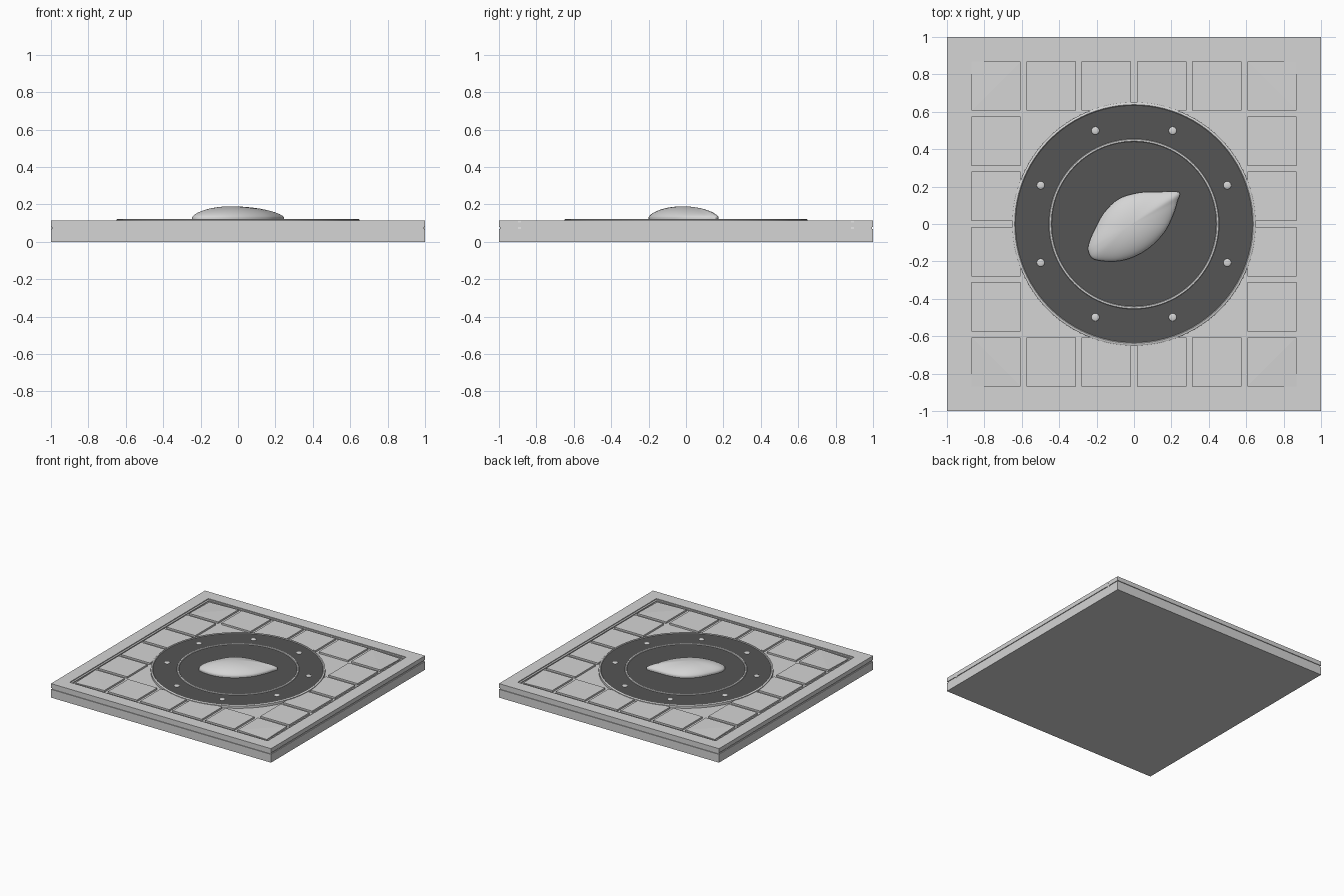
import bpy, bmesh, math
from mathutils import Vector

cube = bpy.data.objects.get("Cube")
if cube:
    bpy.data.objects.remove(cube, do_unlink=True)


def make_material(name, value):
    mat = bpy.data.materials.new(name)
    mat.use_nodes = True
    color = (value, value, value, 1)
    mat.diffuse_color = color
    mat.node_tree.nodes["Principled BSDF"].inputs["Base Color"].default_value = color
    return mat


GREY = make_material("light grey", 0.66)
DARK = make_material("dark grey", 0.09)
WHITE = make_material("white", 0.9)


def finish(name, bm, mats, smooth=False):
    bmesh.ops.recalc_face_normals(bm, faces=bm.faces)
    mesh = bpy.data.meshes.new(name)
    bm.to_mesh(mesh)
    bm.free()
    for mat in mats:
        mesh.materials.append(mat)
    obj = bpy.data.objects.new(name, mesh)
    bpy.context.collection.objects.link(obj)
    if smooth:
        bpy.ops.object.select_all(action="DESELECT")
        obj.select_set(True)
        bpy.context.view_layer.objects.active = obj
        bpy.ops.object.shade_smooth_by_angle(angle=math.radians(40))
    return obj


def loft(rings):
    """Skin a stack of point rings and cap both ends."""
    bm = bmesh.new()
    loops = [[bm.verts.new(p) for p in ring] for ring in rings]
    n = len(loops[0])
    for a, b in zip(loops, loops[1:]):
        for i in range(n):
            j = (i + 1) % n
            bm.faces.new((a[i], a[j], b[j], b[i]))
    bm.faces.new(loops[0])
    bm.faces.new(loops[-1])
    return bm


def circle(radius, z, n, turn=0):
    return [(radius * math.cos(turn + math.tau * i / n),
             radius * math.sin(turn + math.tau * i / n), z) for i in range(n)]


def box(name, x, y, z, size, mat):
    bm = bmesh.new()
    bmesh.ops.create_cube(bm, size=1)
    bmesh.ops.scale(bm, vec=size, verts=bm.verts)
    bmesh.ops.translate(bm, vec=(x, y, z), verts=bm.verts)
    return finish(name, bm, [mat])


# Square slab with a side groove and a stepped recess in the top
slab = [(1, 0), (1, 0.068), (0.994, 0.068), (0.994, 0.08), (1, 0.08), (1, 0.115),
        (0.9, 0.115), (0.9, 0.108), (0.885, 0.108), (0.885, 0.1)]
root2 = math.sqrt(2)
finish("base_slab", loft([circle(r * root2, z, 4, math.pi / 4) for r, z in slab]), [GREY])

# Border of square tiles, with the outer half of each corner tile folded down
PITCH, HALF, FLOOR, TOP = 0.295, 0.132, 0.098, 0.114
centres = [(i - 2.5) * PITCH for i in range(6)]
for row, cy in enumerate(centres):
    for col, cx in enumerate(centres):
        edge_x, edge_y = col in (0, 5), row in (0, 5)
        if not (edge_x or edge_y):
            continue
        bm = bmesh.new()
        corners = [(-1, -1), (1, -1), (1, 1), (-1, 1)]
        low, high = [], []
        for sx, sy in corners:
            x, y = cx + sx * HALF, cy + sy * HALF
            outer = edge_x and edge_y and sx * cx > 0 and sy * cy > 0
            low.append(bm.verts.new((x, y, FLOOR)))
            high.append(bm.verts.new((x, y, TOP - 0.008 if outer else TOP)))
        bm.faces.new(low)
        for i in range(4):
            j = (i + 1) % 4
            bm.faces.new((low[i], low[j], high[j], high[i]))
        if edge_x and edge_y:
            k = 1 if cx * cy > 0 else 0
            bm.faces.new((high[k], high[k + 1], high[k + 2]))
            bm.faces.new((high[k + 2], high[(k + 3) % 4], high[k]))
        else:
            bm.faces.new(high)
        finish("corner_tile" if edge_x and edge_y else "border_tile", bm, [GREY])

# Round plate with two raised light rims
plate = [(0.65, 0.095), (0.65, 0.119), (0.646, 0.122), (0.638, 0.122), (0.634, 0.118),
         (0.455, 0.118), (0.452, 0.122), (0.443, 0.122), (0.44, 0.118)]
bm = loft([circle(r, z, 96) for r, z in plate])
for face in bm.faces:
    radius = max(v.co.xy.length for v in face.verts)
    height = max(v.co.z for v in face.verts)
    if height < 0.1185 and radius < 0.64:
        face.material_index = 1
finish("round_plate", bm, [GREY, DARK], True)

# Rivets
for i in range(8):
    angle = math.pi / 8 + i * math.pi / 4
    bm = bmesh.new()
    bmesh.ops.create_uvsphere(bm, u_segments=16, v_segments=8, radius=0.021)
    bmesh.ops.scale(bm, vec=(1, 1, 0.25), verts=bm.verts)
    bmesh.ops.translate(bm, vec=(0.54 * math.cos(angle), 0.54 * math.sin(angle), 0.118),
                        verts=bm.verts)
    finish("rivet", bm, [GREY], True)

# Leaf-shaped dome
outline = [Vector(p) for p in (
    (0.24, 0.17), (0.14, 0.172), (0.03, 0.168), (-0.08, 0.135), (-0.16, 0.06),
    (-0.21, -0.03), (-0.24, -0.1), (-0.243, -0.15), (-0.21, -0.19), (-0.1, -0.2),
    (0.0, -0.175), (0.09, -0.12), (0.165, -0.04), (0.21, 0.05), (0.232, 0.12))]


def smooth_loop(points, steps):
    result, n = [], len(points)
    for i in range(n):
        a, b, c, d = (points[(i + k) % n] for k in (-1, 0, 1, 2))
        for s in range(steps):
            t = s / steps
            result.append(0.5 * (2 * b + (c - a) * t + (2 * a - 5 * b + 4 * c - d) * t * t
                                 + (3 * b - a - 3 * c + d) * t ** 3))
    return result


loop = smooth_loop(outline, 4)
peak = Vector((-0.04, -0.02))
rings = [[(p.x, p.y, 0.115) for p in loop]]
for k in range(17):
    s = math.cos(k / 16 * math.pi / 2) if k < 16 else 0.02
    z = 0.13 + 0.06 * (1 - s * s) ** 0.65
    rings.append([(*(peak + (p - peak) * s), z) for p in loop])
finish("leaf_dome", loft(rings), [GREY], True)

# Small clips on the two sides
for sx in (-1, 1):
    for sy in (-1, 1):
        for z in (0.074, 0.108):
            box("side_clip", sx * 0.996, sy * 0.89, z, (0.009, 0.016, 0.011), WHITE)
